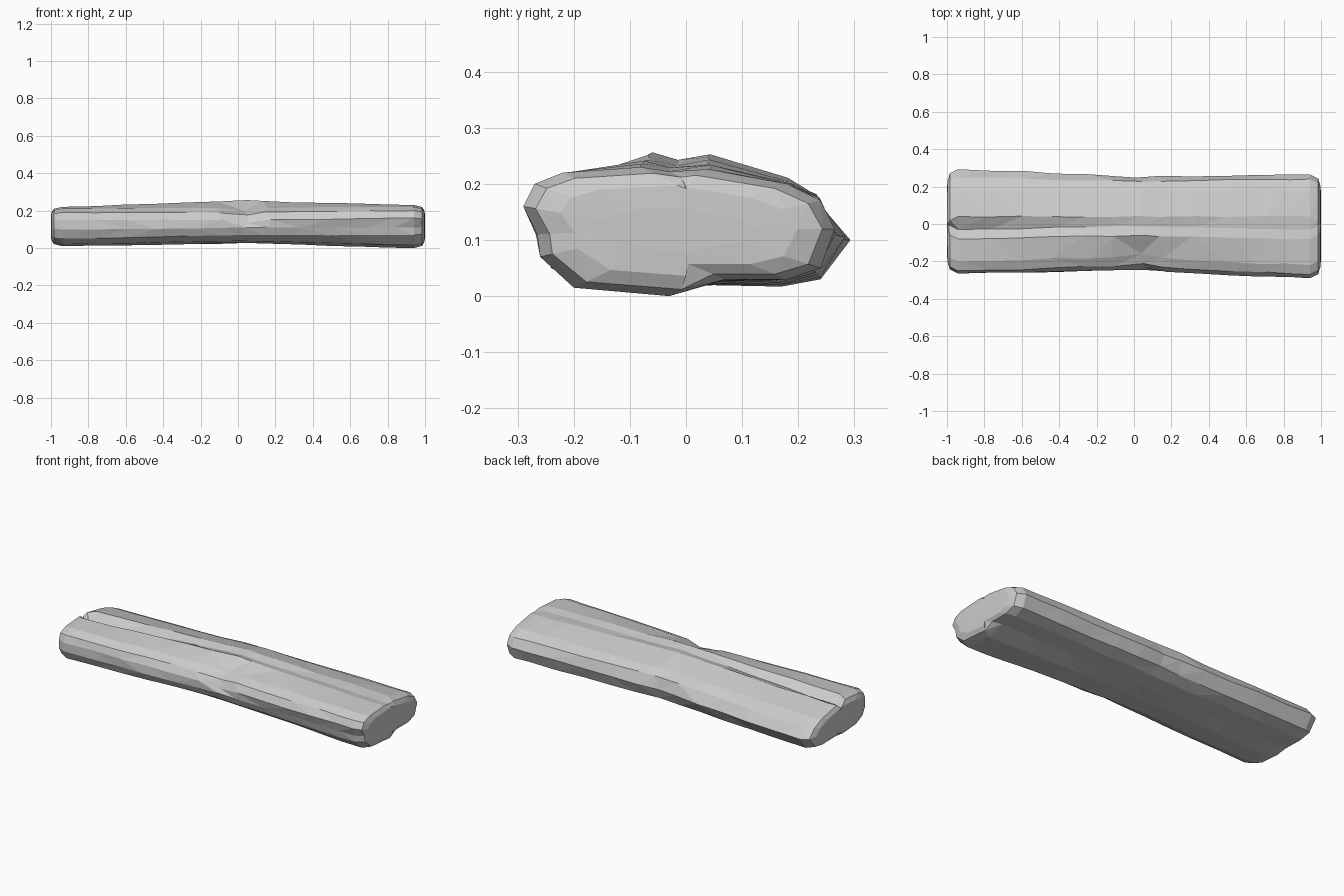
import bpy
import bmesh
import math
import random

random.seed(7)

old_cube = bpy.data.objects.get("Cube")
if old_cube:
    bpy.data.objects.remove(old_cube, do_unlink=True)


def make_material(name, colour):
    material = bpy.data.materials.new(name)
    material.use_nodes = True
    material.diffuse_color = colour
    material.node_tree.nodes["Principled BSDF"].inputs["Base Color"].default_value = colour
    return material


# Cross-sections as (y, z), starting at the lower front and going round over the top
RIGHT_END = [(-.20, .015), (-.26, .07), (-.265, .11), (-.29, .16), (-.27, .2),
             (-.22, .22), (-.08, .23), (-.03, .222), (.04, .226), (.18, .2),
             (.24, .17), (.265, .12), (.24, .05), (.18, .03), (.07, .03), (-.03, .0)]
MIDDLE = [(-.17, .04), (-.22, .07), (-.245, .11), (-.245, .15), (-.22, .19),
          (-.17, .215), (-.06, .257), (-.01, .244), (.04, .253), (.18, .21),
          (.225, .185), (.25, .12), (.22, .06), (.16, .03), (.06, .025), (-.05, .03)]
LEFT_END = [(-.18, .02), (-.24, .05), (-.265, .1), (-.265, .15), (-.25, .19),
            (-.2, .21), (-.08, .22), (-.03, .18), (.04, .215), (.18, .185),
            (.25, .15), (.293, .1), (.24, .03), (.17, .017), (.05, .02), (-.06, .01)]


def section(x):
    """Blend the middle section towards the end section on that side."""
    end = RIGHT_END if x > 0 else LEFT_END
    amount = min(1, abs(x) / .92) ** .8
    return [(a + (c - a) * amount, b + (d - b) * amount)
            for (a, b), (c, d) in zip(MIDDLE, end)]


def add_ring(bm, x, shrink=1.0, rough=0.0, dish=0.0):
    """One loop of vertices; shrink pulls it towards the core of the plank."""
    ring = []
    core = .12
    for y, z in section(x):
        spread = math.copysign(max(0, abs(y) - (1 - shrink) * .22), y)
        z = core + (z - core) * shrink
        slip = random.uniform(-1, 1) * rough * 6
        ring.append(bm.verts.new((
            x + slip - dish,
            spread + random.uniform(-1, 1) * rough,
            max(0, z + random.uniform(-1, 1) * rough * .6))))
    return ring


def bridge(bm, first, second):
    count = len(first)
    for i in range(count):
        j = (i + 1) % count
        bm.faces.new((first[i], first[j], second[j], second[i]))


def build_plank():
    bm = bmesh.new()

    # Rounded left end, long worn body, rounded right end
    rings = [add_ring(bm, -1, .35), add_ring(bm, -.998, .7), add_ring(bm, -.985, .9)]
    for x in (-.94, -.78, -.6, -.42, -.25, -.1, .03, .15, .32, .5, .68, .83, .94):
        rings.append(add_ring(bm, x, rough=.004 if abs(x) < .9 else 0))
    rings += [add_ring(bm, .985, .9), add_ring(bm, .998, .7), add_ring(bm, 1, .35)]

    for first, second in zip(rings, rings[1:]):
        bridge(bm, first, second)
    bm.faces.new(rings[0])
    bm.faces.new(rings[-1])

    # Split crack in the front edge near the middle
    for vert in bm.verts:
        nearness = max(0, 1 - abs(vert.co.x - .03) / .09)
        if vert.co.y < -.15 and vert.co.z > .12:
            vert.co.y += .02 * nearness
            vert.co.z -= .02 * nearness

    # Triangulate into hewn facets
    bmesh.ops.triangulate(bm, faces=bm.faces[:], quad_method="SHORT_EDGE")
    bmesh.ops.recalc_face_normals(bm, faces=bm.faces[:])
    mesh = bpy.data.meshes.new("weathered_plank")
    bm.to_mesh(mesh)
    bm.free()

    plank = bpy.data.objects.new("weathered_plank", mesh)
    bpy.context.collection.objects.link(plank)
    return plank


plank = build_plank()
plank.data.materials.append(make_material("plain grey", (.6, .6, .6, 1)))
for polygon in plank.data.polygons:
    polygon.use_smooth = False
